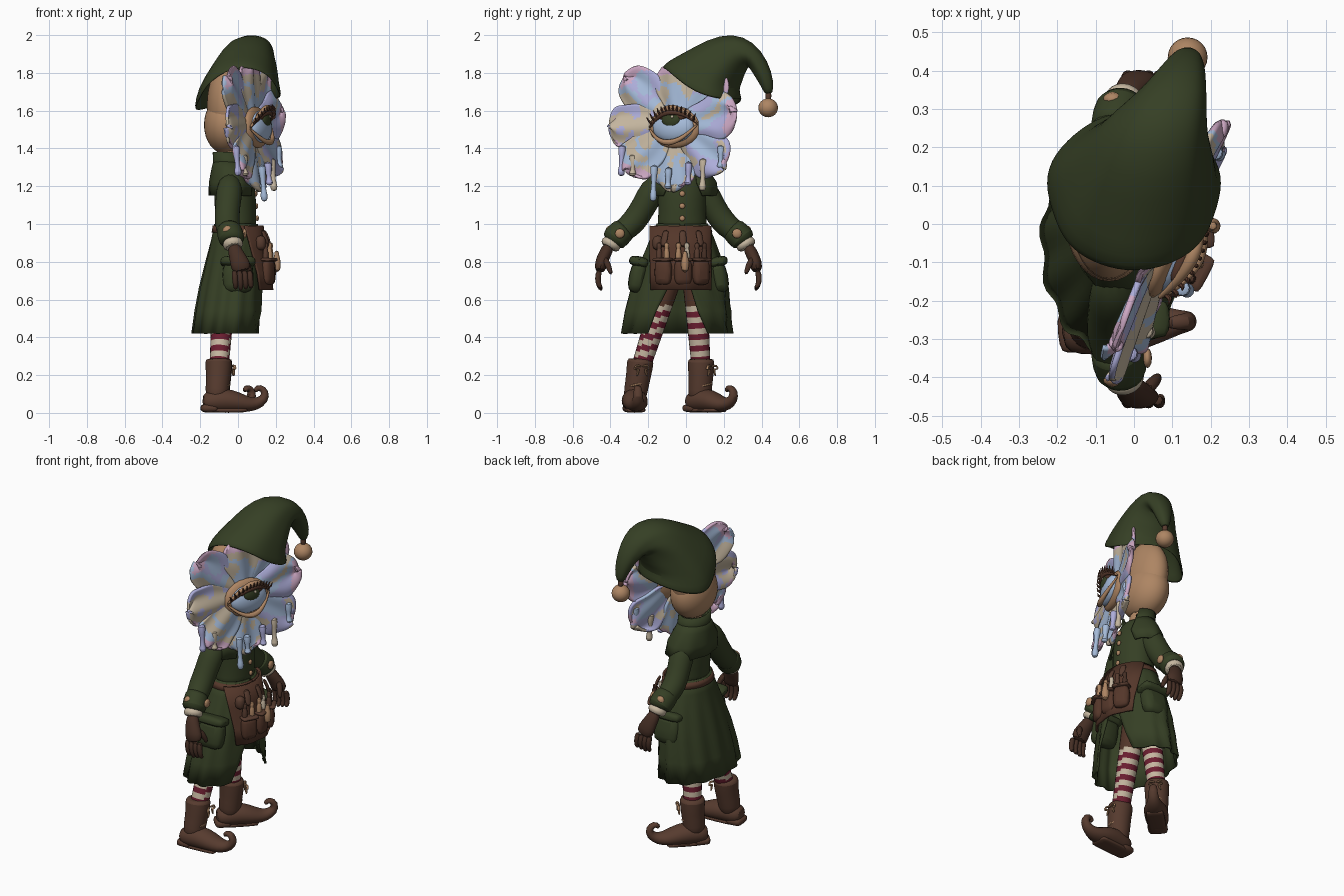
import bpy, bmesh, math
from math import sin, cos, pi, radians
from mathutils import Vector, Matrix, noise

cube = bpy.data.objects.get("Cube")
if cube:
    bpy.data.objects.remove(cube, do_unlink=True)

COLOURS = {
    "coat_green": (.036, .05, .018), "boot_brown": (.095, .044, .028),
    "apron_brown": (.09, .038, .023), "glove_brown": (.06, .028, .018),
    "skin_tan": (.42, .235, .125), "petal_blue": (.38, .5, .7),
    "petal_lavender": (.42, .42, .7), "petal_pink": (.62, .4, .56),
    "cream": (.56, .47, .35), "stripe_red": (.15, .013, .03)}
MATS = {}
for name, rgb in COLOURS.items():
    m = bpy.data.materials.new(name)
    m.use_nodes = True
    m.diffuse_color = (*rgb, 1)
    m.node_tree.nodes["Principled BSDF"].inputs["Base Color"].default_value = (*rgb, 1)
    MATS[name] = m
GREEN, BOOT, APRON, GLOVE, SKIN, BLUE, LAV, PINK, CREAM, RED = COLOURS
PARTS = []


def finish(name, bm, mats, M=None, subsurf=0, thick=0, rule=None):
    """Turn a bmesh into a named object, colouring faces by an optional rule."""
    bmesh.ops.recalc_face_normals(bm, faces=bm.faces)
    if rule:
        for f in bm.faces:
            f.material_index = rule(f.calc_center_median())
    if M:
        bm.transform(M)
        if M.determinant() < 0:
            bmesh.ops.reverse_faces(bm, faces=bm.faces)
    me = bpy.data.meshes.new(name)
    bm.to_mesh(me)
    bm.free()
    ob = bpy.data.objects.new(name, me)
    bpy.context.collection.objects.link(ob)
    for c in ([mats] if isinstance(mats, str) else mats):
        me.materials.append(MATS[c])
    if thick:
        s = ob.modifiers.new("thickness", 'SOLIDIFY')
        s.thickness, s.offset = thick, 0
    if subsurf:
        s = ob.modifiers.new("smooth", 'SUBSURF')
        s.levels = s.render_levels = subsurf
    PARTS.append(ob)


def skin_rings(bm, rings, closed=True, caps=False):
    """Bridge successive rows of points with quads."""
    rows = [[bm.verts.new(p) for p in r] for r in rings]
    n = len(rows[0])
    for a, b in zip(rows, rows[1:]):
        for i in range(n if closed else n - 1):
            j = (i + 1) % n
            bm.faces.new((a[i], a[j], b[j], b[i]))
    if caps:
        bm.faces.new(rows[0])
        bm.faces.new(rows[-1])


def sweep(name, pts, radii, mats, seg=12, ref=(1, 0, 0), M=None, subsurf=1, rule=None):
    """Tube through points; each radius is a number or (along ref, across)."""
    pts = [Vector(p) for p in pts]
    rings = []
    for i, p in enumerate(pts):
        t = (pts[min(i + 1, len(pts) - 1)] - pts[max(i - 1, 0)]).normalized()
        u = Vector(ref)
        u = (u - t * u.dot(t)).normalized()
        w = t.cross(u)
        r = radii[i] if isinstance(radii[i], tuple) else (radii[i], radii[i])
        rings.append([p + u * r[0] * cos(2 * pi * k / seg) + w * r[1] * sin(2 * pi * k / seg)
                      for k in range(seg)])
    bm = bmesh.new()
    skin_rings(bm, rings, caps=True)
    finish(name, bm, mats, M, subsurf, rule=rule)


def shell(name, rows, mat, seg=48, folds=0):
    """Open cloth wall: rows of (z, cx, cy, rx, ry, start, end angle, fold depth)."""
    rings = []
    for z, cx, cy, rx, ry, a0, a1, d in rows:
        ring = []
        for k in range(seg + 1):
            a = radians(a0 + (a1 - a0) * k / seg)
            f = 1 + d * sin(folds * a)
            ring.append((cx + rx * f * cos(a), cy + ry * f * sin(a), z))
        rings.append(ring)
    bm = bmesh.new()
    skin_rings(bm, rings, closed=False)
    finish(name, bm, mat, thick=.012)


def ball(name, c, r, mat, M=None, seg=24):
    bm = bmesh.new()
    bmesh.ops.create_uvsphere(bm, u_segments=seg, v_segments=seg // 2, radius=1)
    bm.transform(Matrix.Translation(c) @ Matrix.Diagonal((*r, 1)))
    finish(name, bm, mat, M)


def box(name, c, s, mat, M=None):
    """Soft-cornered block."""
    bm = bmesh.new()
    bmesh.ops.create_cube(bm, size=1)
    bm.transform(Matrix.Translation(c) @ Matrix.Diagonal((*s, 1)))
    bmesh.ops.bevel(bm, geom=bm.edges[:], offset=min(s) * .3, segments=1, affect='EDGES')
    finish(name, bm, mat, M, subsurf=1)


# Head
ball("head", (-.065, .02, 1.63), (.1, .165, .21), SKIN, seg=32)
ball("cheeks", (-.065, .015, 1.525), (.115, .165, .155), SKIN, seg=32)
sweep("neck", [(-.04, -.01, 1.25), (-.04, -.01, 1.42)], [.06, .06], SKIN)

# Hat: tilted rings (centre, half width x, half length, tilt, droop of the sides)
hat = [((0, .085, 1.74), .225, .225, -22, .09), ((0, .09, 1.785), .207, .195, -22, .05),
       ((.025, .145, 1.83), .178, .165, -26, .02), ((.045, .21, 1.885), .14, .128, -43, 0),
       ((.07, .285, 1.92), .112, .095, -65, 0), ((.1, .345, 1.9), .082, .062, -100, 0),
       ((.125, .395, 1.83), .055, .045, -140, 0), ((.14, .43, 1.745), .035, .03, -165, 0),
       ((.14, .438, 1.69), .014, .014, -175, 0)]
rings = []
for i, (c, rx, ln, tilt, droop) in enumerate(hat):
    d, lean = Vector((0, cos(radians(tilt)), sin(radians(tilt)))), max(0, .15 - .04 * i)
    rings.append([Vector(c) + Vector((1, 0, lean)) * rx * cos(a) * (1 + .03 * sin(5 * a)) + d * ln * sin(a)
                  - Vector((0, 0, droop * cos(a) ** 2)) for a in (2 * pi * k / 32 for k in range(32))])
bm = bmesh.new()
skin_rings(bm, rings)
finish("hat", bm, GREEN, thick=.014, subsurf=1)
sweep("pompom_cord", [(.14, .435, 1.71), (.14, .437, 1.65)], [.018, .018], BOOT)
ball("pompom", (.14, .435, 1.615), (.052, .052, .05), SKIN)

# Flower face: its own frame, x outward, y sideways, z up
F = (Matrix.Translation((.078, -.05, 1.53)) @ Matrix.Rotation(radians(-23), 4, 'Z')
     @ Matrix.Rotation(radians(-5), 4, 'Y'))


def petal_rule(main, second, length):
    """Broad washes of two colours, cream flecks and a pink rim."""
    def rule(p):
        n = noise.noise(p * 10 + Vector((length * 9, 0, 0)))
        if math.hypot(p.y, p.z) > length * (.93 - .25 * n) and n > -.1:
            return 2
        if n < -.24:
            return 3 if main != 3 else 1
        return second if n > .05 else main
    return rule


for k, (ang, length, main, second) in enumerate([
        (140, .385, 0, 1), (183, .37, 3, 1), (222, .36, 0, 3), (268, .345, 0, 3),
        (320, .365, 1, 0), (10, .345, 0, 1), (48, .36, 1, 0), (92, .31, 0, 3)]):
    a, rings = radians(ang), []
    d, e = Vector((0, cos(a), sin(a))), Vector((0, -sin(a), cos(a)))
    for i in range(25):
        t = sin(pi / 2 * (.06 + .935 * i / 24))
        w = .165 * t ** .7 * math.sqrt(1 - t ** 6) * (1 + .06 * sin(13 * t + k))
        row = []
        for j in range(23):
            v = j / 11 - 1
            x = .01 * (k % 3) - .012 * v * v + .012 * t * sin(5 * v + k) + .01 * t * t
            row.append(d * length * t * (1 + .035 * cos(7 * v + k) * t) + e * w * v + Vector((x, 0, 0)))
        rings.append(row)
    bm = bmesh.new()
    skin_rings(bm, rings, closed=False)
    finish(f"petal_{k + 1}", bm, [BLUE, LAV, PINK, CREAM], F, thick=.016,
           rule=petal_rule(main, second, length))

# Drips hanging from the lower petals
for k, (x, y, z, ln) in enumerate([(.02, -.3, -.17, .11), (.03, -.23, -.22, .06), (.07, -.09, -.28, .14),
                                   (.04, -.02, -.29, .06), (.03, .09, -.26, .07),
                                   (.02, .17, -.24, .12), (.02, .27, -.17, .07)]):
    sweep(f"drip_{k + 1}", [(x, y, z + .06), (x, y, z), (x, y, z - ln * .5), (x, y, z - ln * .8),
                            (x, y, z - ln)], [.028, .016, .01, .024, .012],
          (LAV, CREAM, BLUE, BLUE)[k % 4], M=F)

# Eye with lids and lashes
ball("eye_socket", (.02, 0, -.02), (.04, .145, .11), SKIN, F)
ball("eyeball", (.04, 0, -.02), (.05, .118, .085), BLUE, F)
ball("iris_shade", (.066, 0, .035), (.026, .085, .03), APRON, F)
ball("pupil", (.08, 0, .018), (.018, .052, .042), GREEN, F)
ball("eye_shine", (.096, .014, .03), (.005, .008, .008), CREAM, F, 12)


def lid(s, top):
    return Vector((.04 + .05 * (1 - s * s), .14 * s, -.015 + top * (1 - s * s) + .012 * s))


steps = [i / 5 - 1 for i in range(11)]
for name, top, mat, r in [("upper_lid", .092, SKIN, .018), ("lash_line", .07, APRON, .016),
                          ("lower_lid", -.092, SKIN, .016)]:
    sweep(name, [lid(s, top) for s in steps], [r * (1.15 - .8 * abs(s)) for s in steps], mat, 8, M=F)
for i in range(13):
    s = (i - 6) / 7
    p = lid(s, .074)
    sweep(f"lash_{i + 1}", [p, p + Vector((.02, .01 * s, .014)), p + Vector((.024, .025 * s, .034))],
          [.007, .006, .002], APRON, 6, M=F, subsurf=0)

# Coat
sweep("coat_body", [(-.01, -.02, .93), (-.01, -.02, 1.02), (-.015, -.02, 1.12), (-.02, -.02, 1.22),
                    (-.035, -.02, 1.29), (-.04, -.02, 1.34)],
      [(.115, .15), (.105, .125), (.115, .13), (.105, .135), (.085, .11), (.055, .07)], GREEN, 20)
shell("coat_skirt", [(1.0, -.01, -.02, .11, .13, 5, 355, 0), (.92, -.015, -.02, .12, .165, 5, 355, 0),
                     (.8, -.022, -.025, .143, .21, 8, 352, .02), (.66, -.035, -.035, .163, .25, 14, 346, .03),
                     (.54, -.045, -.045, .175, .27, 24, 336, .035), (.42, -.053, -.05, .183, .285, 34, 326, .04)],
      GREEN, 72, folds=13)
shell("shoulder_cape", [(1.35, -.05, -.015, .07, .085, 35, 325, 0), (1.29, -.045, -.015, .09, .125, 30, 330, 0),
                        (1.22, -.035, -.015, .113, .17, 25, 335, .01), (1.15, -.03, -.015, .118, .18, 35, 325, .03)],
      GREEN, folds=9)
shell("stand_collar", [(1.27, -.04, -.015, .085, .1, 30, 330, 0), (1.38, -.05, -.015, .078, .1, 45, 315, 0)], GREEN)
for i in range(4):
    ball(f"button_{i + 1}", (.102 - .004 * i, -.02, 1.03 + .065 * i), (.009, .015, .015), SKIN, seg=12)
shell("belt", [(.99, -.01, -.02, .118, .14, 0, 360, 0), (.955, -.01, -.02, .124, .155, 0, 360, 0)], APRON)

# Apron with pockets and tools
shell("apron", [(.99, 0, -.03, .13, .165, -75, 75, 0), (.87, .0, -.03, .145, .18, -62, 62, .01),
                (.74, .01, -.03, .16, .195, -54, 54, .015), (.65, .015, -.03, .165, .2, -52, 52, .02)],
      APRON, folds=9)
for name, y, yaw, tools in [("right", -.12, -28, (BOOT, SKIN)), ("middle", -.015, 5, (SKIN, CREAM)),
                            ("left", .08, 30, (BOOT, GLOVE))]:
    M = Matrix.Translation((.17 - 1.2 * (y + .02) ** 2, y, .745)) @ Matrix.Rotation(radians(yaw), 4, 'Z')
    box(f"{name}_apron_pocket", (0, 0, 0), (.065, .1, .14), APRON, M)
    box(f"{name}_pocket_trim", (.004, 0, .066), (.07, .102, .022), BOOT, M)
    for j, (dy, mat) in enumerate(zip((-.025, .02), tools)):
        sweep(f"{name}_tool_{j + 1}", [(0, dy, .03), (0, dy, .11), (0, dy, .125), (0, dy, .13), (0, dy, .16)],
              [.018, .018, .01, .015, .014], mat, 8, M=M)
    sweep(f"{name}_strap", [(-.035, 0, .225), (-.01, 0, .18), (.0, 0, .13)], [(.01, .02)] * 3, BOOT, 8, M=M)
box("hanging_pouch", (.12, -.15, .9), (.06, .06, .08), BOOT)
sweep("bottle", [(.205, -.005, .74), (.205, -.005, .81), (.205, -.005, .83), (.205, -.005, .86)],
      [.022, .024, .012, .014], SKIN, 10)

# Arms, gloves and coat pockets on both sides
for side, s in (("left", 1), ("right", -1)):
    M = Matrix.Translation((0, -.04, 0)) @ Matrix.Diagonal((1, s, 1, 1))
    sweep(f"{side}_sleeve", [(-.04, .07, 1.25), (-.045, .14, 1.18), (-.055, .185, 1.09), (-.06, .235, 1.01),
                             (-.05, .29, .965), (-.035, .345, .925)],
          [.05, .075, .066, .07, .062, .058], GREEN, 14, M=M)
    sweep(f"{side}_cuff", [(-.05, .28, .98), (-.05, .285, .975), (-.03, .35, .91), (-.03, .353, .905)],
          [.055, .07, .074, .05], GREEN, 14, M=M)
    ball(f"{side}_cuff_button", (.035, .31, .95), (.012, .026, .026), SKIN, M, 12)
    ball(f"{side}_cuff_patch", (-.055, .365, .965), (.026, .02, .026), SKIN, M, 12)
    sweep(f"{side}_frill", [(-.03, .343, .915), (-.028, .355, .897), (-.022, .37, .87)],
          [.045, .058, .052], CREAM, 14, M=M)
    sweep(f"{side}_glove", [(-.025, .365, .89), (-.01, .39, .84), (.012, .412, .79), (.022, .415, .745)],
          [(.035, .033), (.042, .034), (.055, .035), (.052, .028)], GLOVE, M=M)
    for i in range(4):
        x = -.02 + .027 * i
        sweep(f"{side}_finger_{i + 1}", [(x, .417, .76), (x + .004, .43, .71), (x + .008, .42, .67),
                                         (x + .008, .405, .648 + .008 * abs(i - 1))],
              [.018, .017, .015, .01], GLOVE, 8, M=M)
    sweep(f"{side}_thumb", [(.03, .395, .82), (.055, .37, .78), (.065, .355, .73)],
          [.02, .018, .011], GLOVE, 8, M=M)
    P = M @ Matrix.Translation((.0, .215, .72)) @ Matrix.Rotation(radians(12), 4, 'X')
    box(f"{side}_coat_pocket", (0, 0, 0), (.17, .1, .18), GREEN, P)
    box(f"{side}_pocket_flap", (0, .01, .08), (.19, .11, .06), GREEN, P)

# Striped legs below short breeches, and curled boots
for side, hip, ankle, foot, yaw in (("left", (-.07, .045, .72), (-.1, .08, .24), .08, 45),
                                    ("right", (-.07, -.085, .72), (-.1, -.24, .24), -.275, 5)):
    a, b = Vector(hip), Vector(ankle)
    sweep(f"{side}_leg", [a.lerp(b, i / 32) for i in range(33)], [.066 - .0005 * i for i in range(33)],
          [CREAM, RED, APRON], 20, subsurf=0, rule=lambda p: 2 if p.z > .57 else int(p.z / .03) % 2)
    M = Matrix.Translation((-.1, foot, 0)) @ Matrix.Rotation(radians(yaw), 4, 'Z')
    top = ankle[1] - foot
    sweep(f"{side}_boot_shaft", [(0, top, .288), (0, top, .28), (0, top * .7, .2), (-.01, top * .3, .12),
                                 (-.01, 0, .05)], [.06, .075, .067, .064, .06], BOOT, 16, M=M)
    sweep(f"{side}_boot_foot", [(-.09, 0, .06), (-.05, 0, .06), (.03, 0, .07), (.11, 0, .055), (.17, 0, .042),
                                (.22, 0, .055), (.25, 0, .09), (.235, 0, .13), (.2, 0, .135), (.19, 0, .11)],
          [(.045, .04), (.065, .058), (.07, .068), (.068, .052), (.05, .038), .032, .026, .022, .018, .012],
          BOOT, 14, ref=(0, 1, 0), M=M)
    box(f"{side}_boot_heel", (-.05, 0, .025), (.1, .115, .05), BOOT, M)
    box(f"{side}_boot_sole", (.05, 0, .014), (.2, .105, .028), BOOT, M)
    for i in range(4):
        z = .14 + .034 * i
        y = top * (.4 + .17 * i)
        sweep(f"{side}_lace_{i + 1}", [(.035, y - .045, z), (.066, y, z + .012), (.035, y + .045, z + .02)],
              [.008, .008, .008], SKIN, 6, ref=(0, 0, 1), M=M)
    for s in (-1, 1):
        sweep(f"{side}_bow_{s}", [(.074, top, .245), (.085, top + s * .035, .255), (.085, top + s * .045, .225),
                                  (.078, top + s * .01, .24), (.08, top + s * .03, .19)],
              [.008] * 5, SKIN, 6, M=M)

# Smooth shading with sharp creases
bpy.ops.object.select_all(action='DESELECT')
for ob in PARTS:
    ob.select_set(True)
bpy.context.view_layer.objects.active = PARTS[0]
bpy.ops.object.shade_smooth_by_angle(angle=radians(45))
